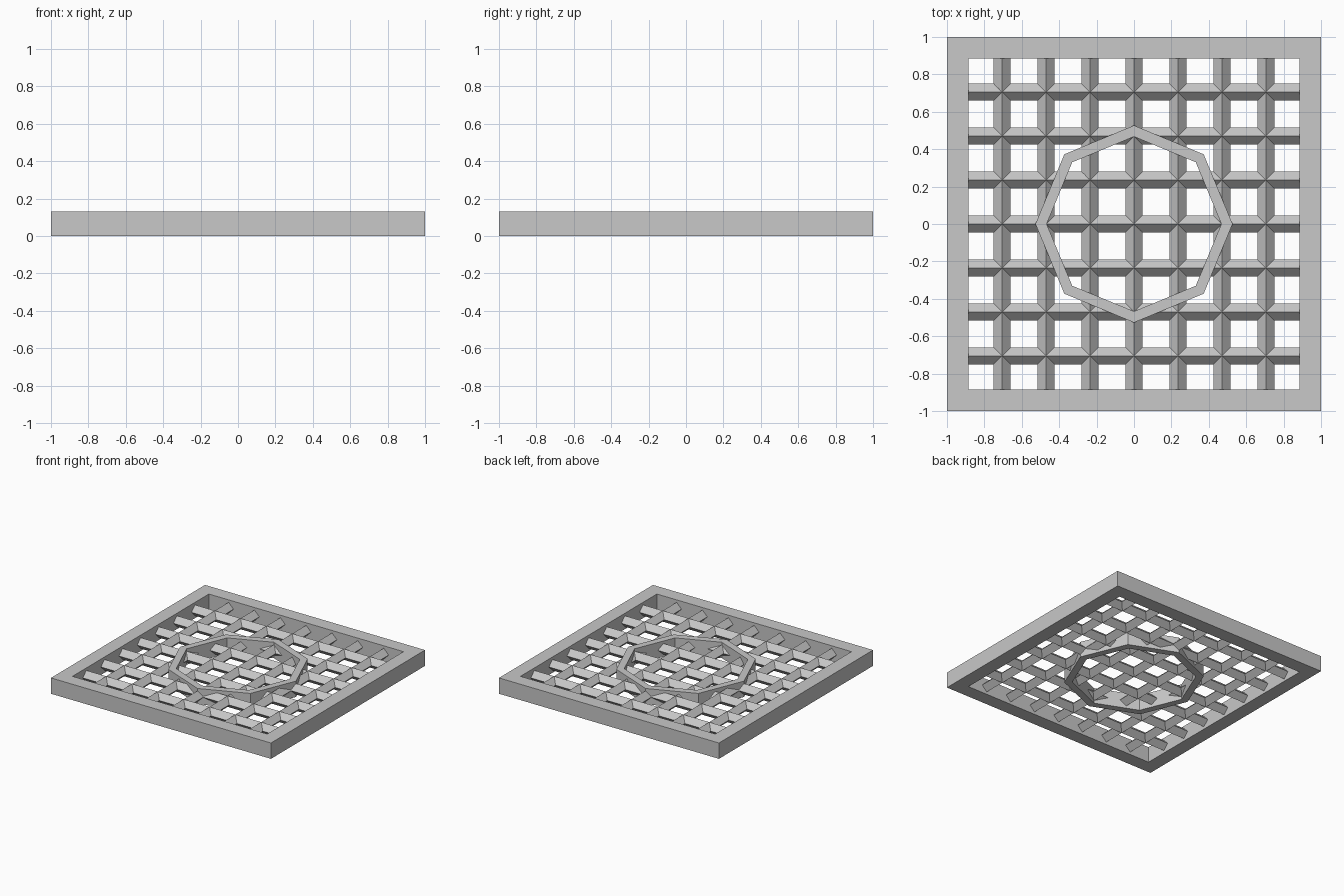
import bpy
import bmesh
from math import cos, sin, pi
from mathutils import Matrix

if "Cube" in bpy.data.objects:
    bpy.data.objects.remove(bpy.data.objects["Cube"], do_unlink=True)

HEIGHT = 0.13
INNER = 0.885      # half width of the frame opening
SPACING = 0.235    # distance between lattice bars
BAR_R = 0.045      # half diagonal of a diamond bar

metal = bpy.data.materials.new("light_grey")
metal.use_nodes = True
grey = (0.58, 0.58, 0.58, 1)
metal.diffuse_color = grey
metal.node_tree.nodes["Principled BSDF"].inputs["Base Color"].default_value = grey


def finish(name, bm):
    bmesh.ops.recalc_face_normals(bm, faces=bm.faces)
    mesh = bpy.data.meshes.new(name)
    bm.to_mesh(mesh)
    bm.free()
    mesh.materials.append(metal)
    obj = bpy.data.objects.new(name, mesh)
    bpy.context.collection.objects.link(obj)
    return obj


def polygon_ring(name, sides, outer, inner, turn):
    """Hollow prism with straight walls, standing on the ground."""
    bm = bmesh.new()
    loops = []
    for i in range(sides):
        a = turn + 2 * pi * i / sides
        loops.append([bm.verts.new((r * cos(a), r * sin(a), z))
                      for r, z in ((outer, 0), (outer, HEIGHT),
                                   (inner, HEIGHT), (inner, 0))])
    for i in range(sides):
        p, q = loops[i], loops[(i + 1) % sides]
        for k in range(4):
            m = (k + 1) % 4
            bm.faces.new((p[k], q[k], q[m], p[m]))
    return finish(name, bm)


def bar(name, offset, along_x):
    """Diamond-section rod spanning the opening."""
    bm = bmesh.new()
    bmesh.ops.create_cone(bm, cap_ends=True, segments=4, radius1=BAR_R,
                          radius2=BAR_R, depth=2 * INNER + 0.02)
    # lay the rod down with one edge pointing straight up
    if along_x:
        turn, place = Matrix.Rotation(pi / 2, 4, 'Y'), (0, offset, HEIGHT / 2)
    else:
        turn, place = Matrix.Rotation(pi / 2, 4, 'X'), (offset, 0, HEIGHT / 2)
    bm.transform(Matrix.Translation(place) @ turn)
    # make sure the section is a diamond, not a flat square
    return finish(name, bm)


# Square border and central eight-sided ring
polygon_ring("border_frame", 4, 2 ** 0.5, INNER * 2 ** 0.5, pi / 4)
polygon_ring("centre_ring", 8, 0.527, 0.467, 0)

# Crossing lattice bars
for n in range(-3, 4):
    bar(f"cross_bar_{n + 4}", n * SPACING, True)
    bar(f"long_bar_{n + 4}", n * SPACING, False)
